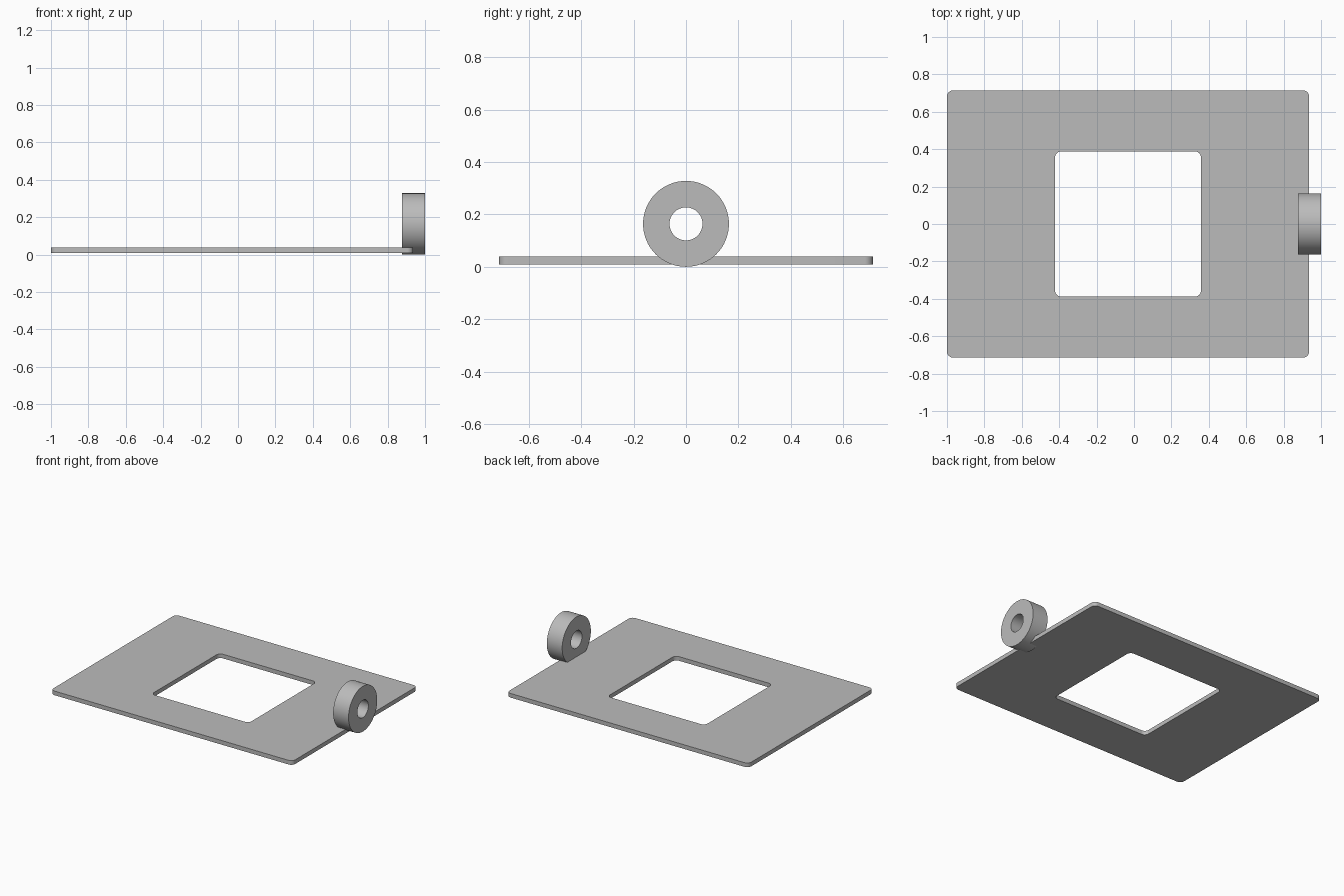
import bpy
import bmesh
from math import sin, cos, pi, radians
from mathutils import Matrix, Vector

default_cube = bpy.data.objects.get("Cube")
if default_cube:
    bpy.data.objects.remove(default_cube, do_unlink=True)

grey = bpy.data.materials.new("plain_grey")
GREY = (0.5, 0.5, 0.5, 1)
grey.diffuse_color = GREY
grey.use_nodes = True
grey.node_tree.nodes["Principled BSDF"].inputs["Base Color"].default_value = GREY


def rounded_outline(cx, half_x, half_y, radius, steps):
    """Rounded rectangle, counter-clockwise; a circle when radius = half size."""
    points = []
    for corner, (sx, sy) in enumerate([(1, 1), (-1, 1), (-1, -1), (1, -1)]):
        for i in range(steps + 1):
            a = (corner + i / steps) * pi / 2
            points.append((cx + sx * (half_x - radius) + radius * cos(a),
                           sy * (half_y - radius) + radius * sin(a)))
    return points


def pierced_solid(name, outer, inner, low, high, transform=Matrix()):
    """Extruded solid between an outer outline and a matching hole outline."""
    bm = bmesh.new()
    section = [(outer, low), (outer, high), (inner, high), (inner, low)]
    loops = [[bm.verts.new(transform @ Vector((x, y, z))) for x, y in outline]
             for outline, z in section]
    count = len(outer)
    for k in range(4):
        a, b = loops[k], loops[(k + 1) % 4]
        for i in range(count):
            j = (i + 1) % count
            bm.faces.new((a[i], a[j], b[j], b[i]))
    bmesh.ops.remove_doubles(bm, verts=bm.verts, dist=0.00001)
    bmesh.ops.recalc_face_normals(bm, faces=bm.faces)
    mesh = bpy.data.meshes.new(name)
    bm.to_mesh(mesh)
    bm.free()
    mesh.materials.append(grey)
    obj = bpy.data.objects.new(name, mesh)
    bpy.context.collection.objects.link(obj)
    bpy.ops.object.select_all(action="DESELECT")
    obj.select_set(True)
    bpy.context.view_layer.objects.active = obj
    bpy.ops.object.shade_smooth_by_angle(angle=radians(30))
    return obj


# Flat plate with a rounded square window
pierced_solid("base_plate",
              rounded_outline(-0.032, 0.968, 0.714, 0.032, 8),
              rounded_outline(-0.032, 0.39, 0.388, 0.032, 8),
              0.009, 0.039)

# Upright eyelet ring through the plate's edge, its axis along x
RING_R, HOLE_R = 0.164, 0.063
upright = Matrix.Translation((0, 0, RING_R)) @ Matrix.Rotation(pi / 2, 4, "Y")
pierced_solid("eyelet_ring",
              rounded_outline(0, RING_R, RING_R, RING_R, 16),
              rounded_outline(0, HOLE_R, HOLE_R, HOLE_R, 16),
              0.877, 1.0, upright)
